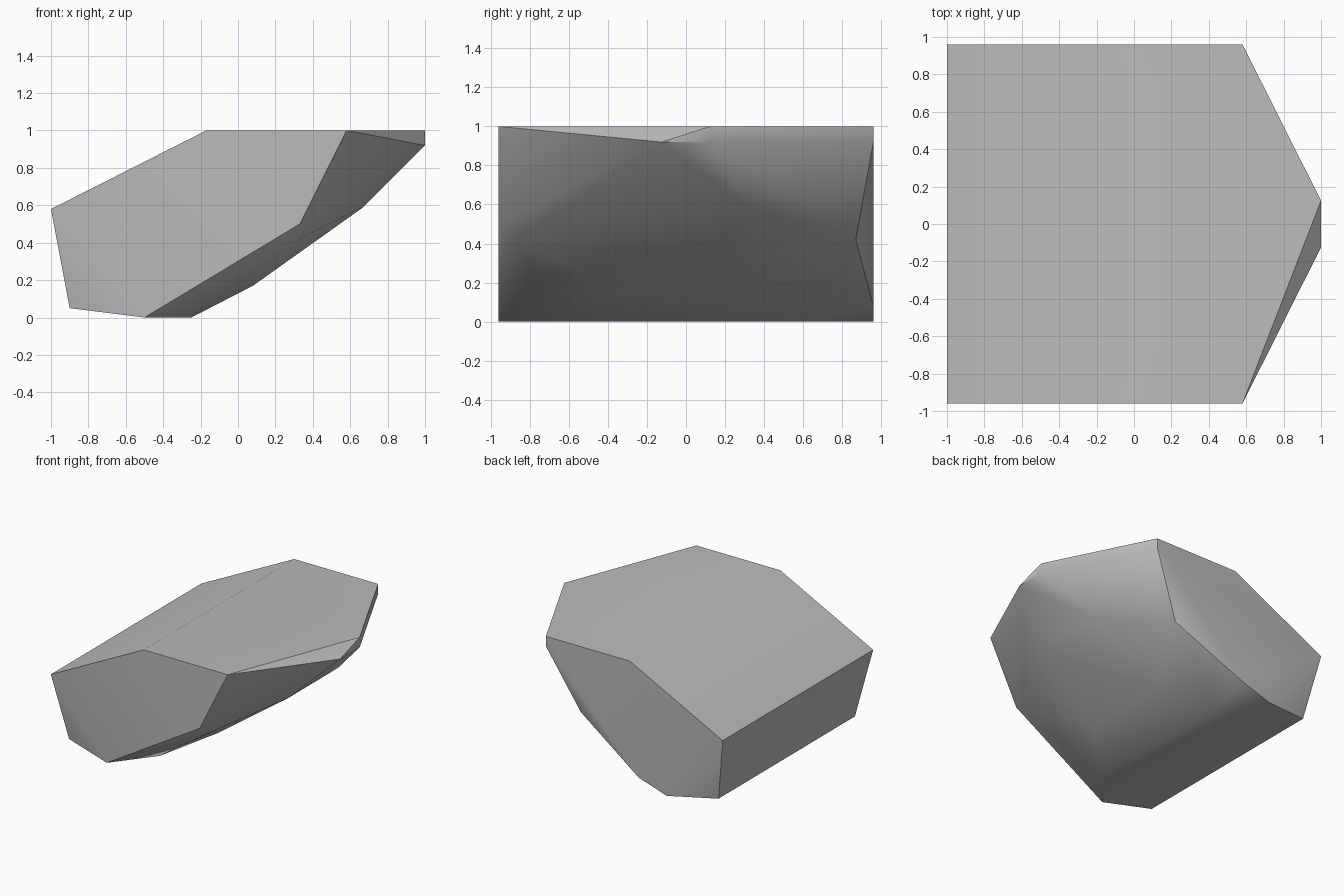
import bpy, bmesh, math

cube = bpy.data.objects.get("Cube")
if cube:
    bpy.data.objects.remove(cube)

# Stone material
stone = bpy.data.materials.new("grey_stone")
stone.use_nodes = True
colour = (0.5, 0.5, 0.5, 1)
stone.diffuse_color = colour
stone.node_tree.nodes["Principled BSDF"].inputs["Base Color"].default_value = colour

# Corners shared by the front and the back
mirrored = [
    (-1, .96, .58), (-.17, .96, 1), (.58, .96, 1),       # top rim
    (-.9, .87, .05), (-.5, .96, 0), (-.25, .64, 0),      # base
    (.08, .37, .17), (.33, .87, .42), (.67, .32, .59),   # sloping underside
    (1, .125, .92),                                      # tip
]
# Corners chipped on one side only
single = [(1, .125, 1), (.58, .96, .92), (-.25, .96, .08), (.33, -.96, .5)]

# Wrap the corners in a faceted rock
bm = bmesh.new()
for x, y, z in mirrored:
    for side in (-1, 1):
        bm.verts.new((x, side * y, z))
for corner in single:
    bm.verts.new(corner)
bmesh.ops.convex_hull(bm, input=bm.verts[:])
bmesh.ops.dissolve_limit(bm, angle_limit=math.radians(0.5),
                         verts=bm.verts[:], edges=bm.edges[:])
bmesh.ops.recalc_face_normals(bm, faces=bm.faces[:])
mesh = bpy.data.meshes.new("rock")
bm.to_mesh(mesh)
bm.free()
mesh.materials.append(stone)

rock = bpy.data.objects.new("rock", mesh)
bpy.context.collection.objects.link(rock)
bpy.context.view_layer.objects.active = rock
rock.select_set(True)
bpy.ops.object.shade_smooth_by_angle(angle=math.radians(30))
